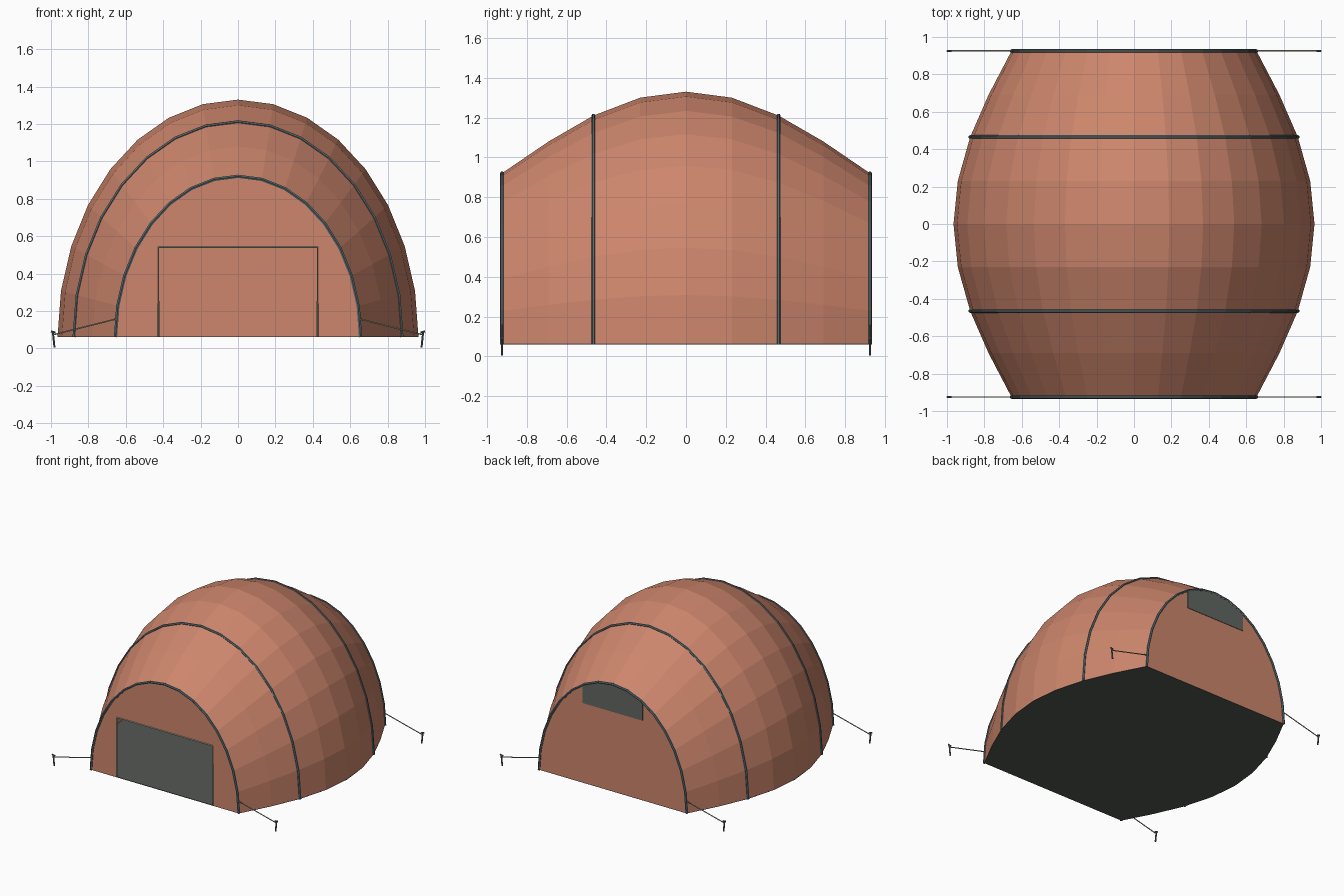
import bpy, bmesh, math
from mathutils import Vector

if "Cube" in bpy.data.objects:
    bpy.data.objects.remove(bpy.data.objects["Cube"])

BASE = 0.06          # height of the ground sheet
SEG = 16             # facets across each arch
# (y, half width, arch height) of each rib section, front half mirrored to the back
HALF = [(0.925, 0.655, 0.86), (0.69, 0.778, 1.02), (0.465, 0.876, 1.15),
        (0.23, 0.942, 1.24)]
SECTIONS = [(-y, w, h) for y, w, h in HALF] + [(0, 0.965, 1.27)] + HALF[::-1]


def material(name, rgb):
    m = bpy.data.materials.new(name)
    m.diffuse_color = (*rgb, 1)
    m.use_nodes = True
    m.node_tree.nodes["Principled BSDF"].inputs["Base Color"].default_value = m.diffuse_color
    return m


FABRIC = material("terracotta fabric", (0.61, 0.238, 0.15))
SHEET = material("dark ground sheet", (0.088, 0.096, 0.088))
MESH = material("grey window mesh", (0.12, 0.135, 0.12))
POLE = material("slate pole", (0.10, 0.14, 0.15))
ROPE = material("pale cord", (0.38, 0.38, 0.30))
TRIM = material("sage zip", (0.36, 0.43, 0.34))


def arch(y, w, h):
    """Half-ellipse of points from the right foot to the left foot."""
    return [Vector((w * math.cos(math.pi * i / SEG), y,
                    BASE + h * math.sin(math.pi * i / SEG))) for i in range(SEG + 1)]


def build(name, verts, faces, mat):
    me = bpy.data.meshes.new(name)
    me.from_pydata([tuple(v) for v in verts], [], faces)
    bm = bmesh.new()
    bm.from_mesh(me)
    bmesh.ops.recalc_face_normals(bm, faces=bm.faces)
    bm.to_mesh(me)
    bm.free()
    me.materials.append(mat)
    ob = bpy.data.objects.new(name, me)
    bpy.context.collection.objects.link(ob)
    return ob


def plate(name, outline, offset, mat):
    """Thin closed slab from an outline pushed along offset."""
    n = len(outline)
    verts = list(outline) + [p + Vector(offset) for p in outline]
    faces = [list(range(n)), list(range(2 * n - 1, n - 1, -1))]
    faces += [[i, (i + 1) % n, n + (i + 1) % n, n + i] for i in range(n)]
    return build(name, verts, faces, mat)


def tube(name, path, radius, mat, sides=6):
    """Mitred tube along a planar path lying in a plane of constant y."""
    path = [Vector(p) for p in path]
    verts, faces = [], []
    for i, p in enumerate(path):
        t = (path[min(i + 1, len(path) - 1)] - path[max(i - 1, 0)]).normalized()
        u = Vector((0, 1, 0))
        v = t.cross(u)
        for k in range(sides):
            a = 2 * math.pi * k / sides
            verts.append(p + radius * (math.cos(a) * u + math.sin(a) * v))
    for i in range(len(path) - 1):
        for k in range(sides):
            a, b = i * sides + k, i * sides + (k + 1) % sides
            faces.append([a, b, b + sides, a + sides])
    last = (len(path) - 1) * sides
    faces += [list(range(sides)), list(range(last, last + sides))]
    return build(name, verts, faces, mat)


# Faceted canopy lofted through the sections
rows = [arch(*s) for s in SECTIONS]
n = SEG + 1
build("canopy", [p for r in rows for p in r],
      [[j * n + i, j * n + i + 1, (j + 1) * n + i + 1, (j + 1) * n + i]
       for j in range(len(rows) - 1) for i in range(SEG)], FABRIC)

# Ground sheet following the canopy feet
feet = [r[0] for r in rows] + [r[-1] for r in rows[::-1]]
plate("ground_sheet", feet, (0, 0, 0.004), SHEET)

# End walls: closed at the back, doorway cut from the front
build("back_wall", rows[-1], [list(range(n))], FABRIC)
DW, DH = 0.425, 0.54
fy = SECTIONS[0][0]
door = [Vector((x, fy, z)) for x, z in ((-DW, BASE), (-DW, DH), (DW, DH), (DW, BASE))]
build("front_wall", rows[0] + door, [list(range(n + 4))], FABRIC)
tube("door_zip", door, 0.005, TRIM, 4)

# Back window reaching up to the arch
WW, WZ = 0.265, 0.70
by, bw, bh = SECTIONS[-1]
side_z = BASE + bh * math.sqrt(1 - (WW / bw) ** 2) - 0.008
top = [p for p in rows[-1] if abs(p.x) < WW]
outline = ([Vector((WW, by, WZ)), Vector((WW, by, side_z))] + top +
           [Vector((-WW, by, side_z)), Vector((-WW, by, WZ))])
plate("back_window", [p - Vector((0, 0.004, 0)) for p in outline], (0, 0.008, 0), MESH)

# Four hoop poles
for label, idx in (("front", 0), ("front_middle", 2), ("back_middle", -3), ("back", -1)):
    tube(label + "_pole", rows[idx], 0.010, POLE)

# Guy lines and tilted pegs at the four corners
for s, side in ((-1, "left"), (1, "right")):
    for y, end in ((-0.925, "front"), (0.925, "back")):
        tag = f"{end}_{side}"
        tube("guy_line_" + tag, [(s * 0.65, y, 0.158), (s * 0.987, y, 0.073)],
             0.004, ROPE, 5)
        tube("peg_" + tag, [(s * 0.981, y, 0.004), (s * 0.99, y, 0.088)], 0.006, POLE)
        tube("peg_head_" + tag, [(s * 0.976, y, 0.085), (s * 1.0, y, 0.091)],
             0.006, POLE)
